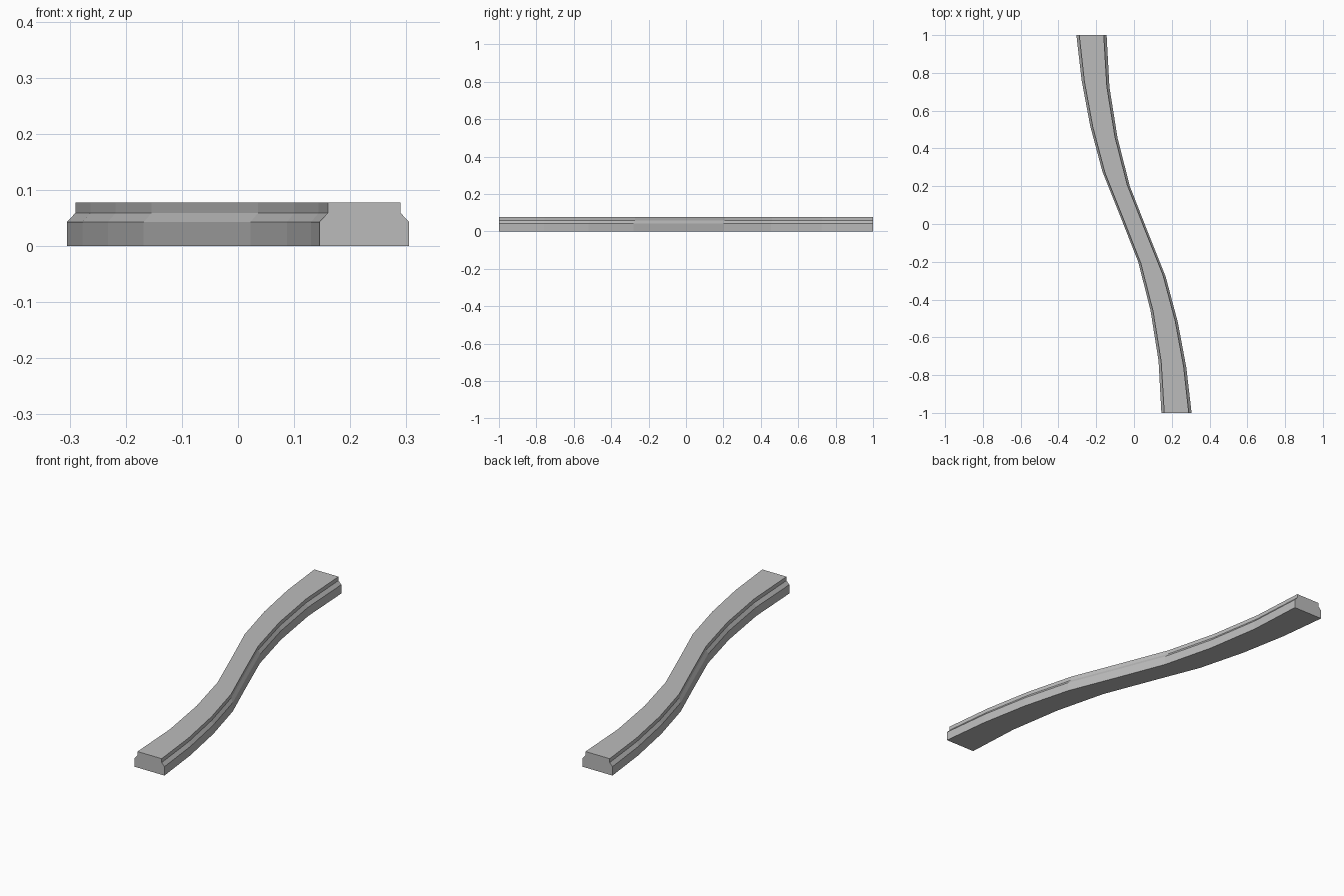
import bpy
import bmesh
from mathutils import Vector

cube = bpy.data.objects.get("Cube")
if cube:
    bpy.data.objects.remove(cube, do_unlink=True)

# Single grey material
grey = bpy.data.materials.new("stone_grey")
grey.use_nodes = True
colour = (0.5, 0.5, 0.5, 1)
grey.diffuse_color = colour
grey.node_tree.nodes["Principled BSDF"].inputs["Base Color"].default_value = colour

# Left edge of the S-bend, front to back; the right edge is its half turn
left_edge = [Vector(p) for p in (
    (0.145, -1), (0.13, -0.725), (0.087, -0.455), (0.022, -0.2),
    (-0.076, 0.05), (-0.168, 0.28), (-0.232, 0.52), (-0.277, 0.76), (-0.305, 1))]
right_edge = [-p for p in reversed(left_edge)]

# Kerb profile: (inset as a share of the width, height), then mirrored
side = [(0, 0), (0, 0.043), (0.094, 0.059), (0.094, 0.078)]
profile = side + [(1 - t, z) for t, z in reversed(side)]

# Sweep the profile along the bend
bm = bmesh.new()
rings = []
for a, b in zip(left_edge, right_edge):
    rings.append([bm.verts.new((*a.lerp(b, t), z)) for t, z in profile])
n = len(profile)
for r, s in zip(rings, rings[1:]):
    for i in range(n):
        j = (i + 1) % n
        bm.faces.new((r[i], r[j], s[j], s[i]))

# End caps
bm.faces.new(rings[0])
bm.faces.new(rings[-1])
bmesh.ops.recalc_face_normals(bm, faces=bm.faces)

mesh = bpy.data.meshes.new("curved_kerb")
bm.to_mesh(mesh)
bm.free()
mesh.materials.append(grey)
bpy.context.collection.objects.link(bpy.data.objects.new("curved_kerb", mesh))
